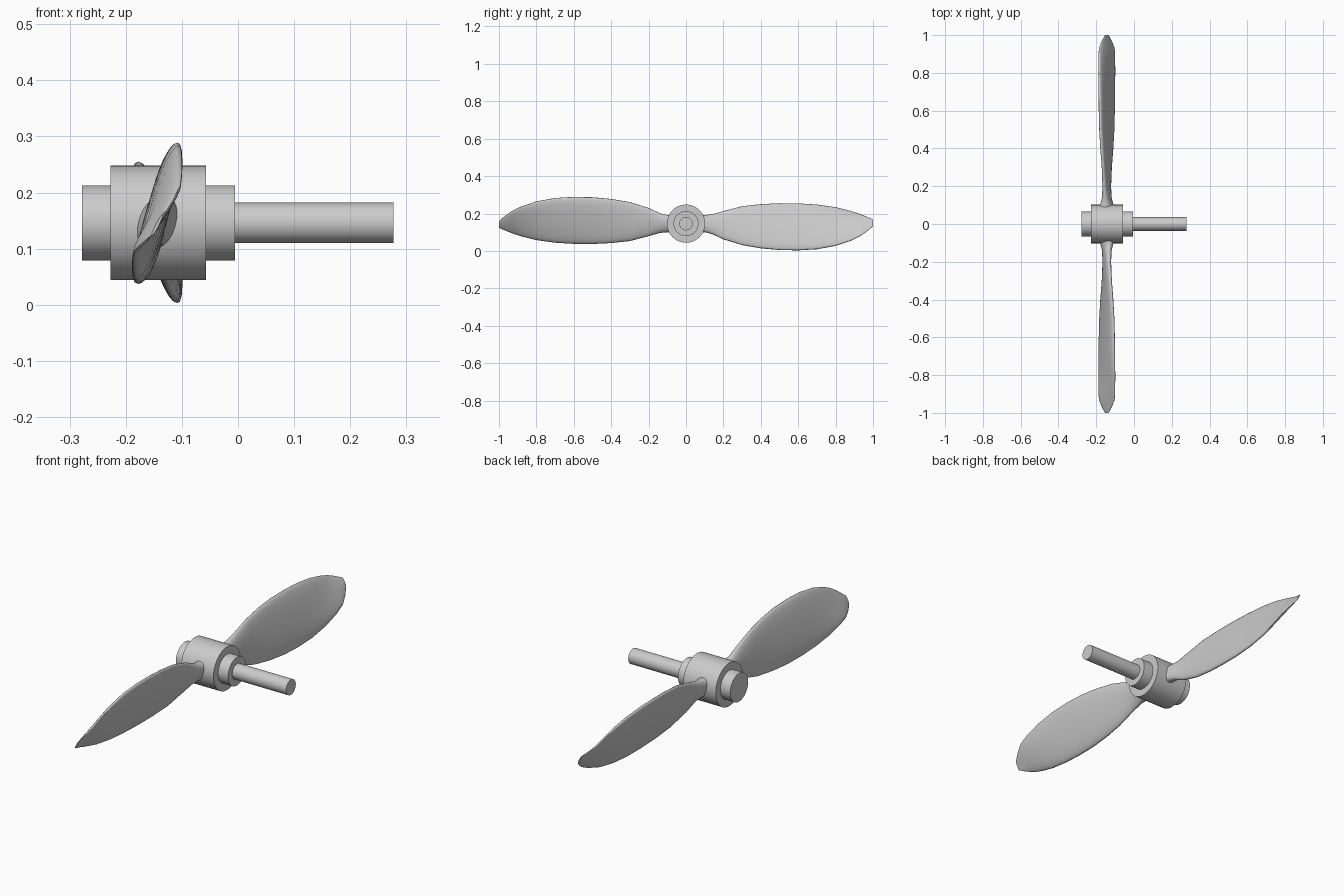
import bpy, bmesh, math

old = bpy.data.objects.get("Cube")
if old:
    bpy.data.objects.remove(old)

AXIS_X, AXIS_Z = -0.144, 0.146

metal = bpy.data.materials.new("light grey metal")
metal.use_nodes = True
grey = (0.6, 0.6, 0.6, 1)
metal.diffuse_color = grey
metal.node_tree.nodes["Principled BSDF"].inputs["Base Color"].default_value = grey


def finish(name, bm, angle):
    bmesh.ops.recalc_face_normals(bm, faces=bm.faces)
    mesh = bpy.data.meshes.new(name)
    bm.to_mesh(mesh)
    bm.free()
    mesh.materials.append(metal)
    obj = bpy.data.objects.new(name, mesh)
    bpy.context.collection.objects.link(obj)
    bpy.ops.object.select_all(action="DESELECT")
    obj.select_set(True)
    bpy.context.view_layer.objects.active = obj
    bpy.ops.object.shade_smooth_by_angle(angle=math.radians(angle))
    return obj


def loft(rings):
    """Skin a row of equal point rings and cap both ends."""
    bm = bmesh.new()
    rows = [[bm.verts.new(p) for p in ring] for ring in rings]
    n = len(rows[0])
    for a, b in zip(rows, rows[1:]):
        for i in range(n):
            j = (i + 1) % n
            bm.faces.new((a[i], a[j], b[j], b[i]))
    bm.faces.new(rows[0])
    bm.faces.new(rows[-1])
    return bm


def circle(x, r, n=48):
    return [(x, r * math.cos(2 * math.pi * i / n),
             AXIS_Z + r * math.sin(2 * math.pi * i / n)) for i in range(n)]


# Turned hub with stepped collars and shaft, all along x
hub_profile = [(-0.278, 0.067), (-0.227, 0.067), (-0.227, 0.102),
               (-0.057, 0.102), (-0.057, 0.067), (-0.005, 0.067),
               (-0.005, 0.036), (0.277, 0.036)]
finish("hub_and_shaft", loft([circle(x, r) for x, r in hub_profile]), 35)

# Blade stations: span, lower z, upper z, sideways lean, half thickness
stations = [
    (0.05, 0.095, 0.195, 0.010, 0.040),
    (0.10, 0.100, 0.192, 0.010, 0.034),
    (0.14, 0.090, 0.196, 0.010, 0.023),
    (0.20, 0.062, 0.213, 0.012, 0.019),
    (0.30, 0.031, 0.239, 0.019, 0.018),
    (0.40, 0.014, 0.250, 0.027, 0.020),
    (0.50, 0.005, 0.255, 0.033, 0.021),
    (0.60, 0.003, 0.254, 0.036, 0.021),
    (0.70, 0.009, 0.248, 0.038, 0.020),
    (0.80, 0.027, 0.234, 0.040, 0.018),
    (0.88, 0.054, 0.214, 0.041, 0.015),
    (0.93, 0.078, 0.198, 0.039, 0.013),
    (0.97, 0.106, 0.182, 0.025, 0.008),
    (1.00, 0.132, 0.168, 0.009, 0.003),
]


def blade_section(y, low, high, lean, thick, n=32):
    ring = []
    for i in range(n):
        a = 2 * math.pi * i / n
        c, s = math.cos(a), math.sin(a)
        bulge = math.copysign(abs(s) ** 0.85, s)
        ring.append((AXIS_X - lean * c + thick * bulge, y,
                     (low + high) / 2 + (high - low) / 2 * c))
    return ring


# Two blades, the second turned half a turn about the shaft
for name, side in (("back_blade", 1), ("front_blade", -1)):
    bm = loft([blade_section(*s) for s in stations])
    for v in bm.verts:
        v.co.y *= side
        v.co.z = AXIS_Z + side * (v.co.z - AXIS_Z)
    finish(name, bm, 50)
